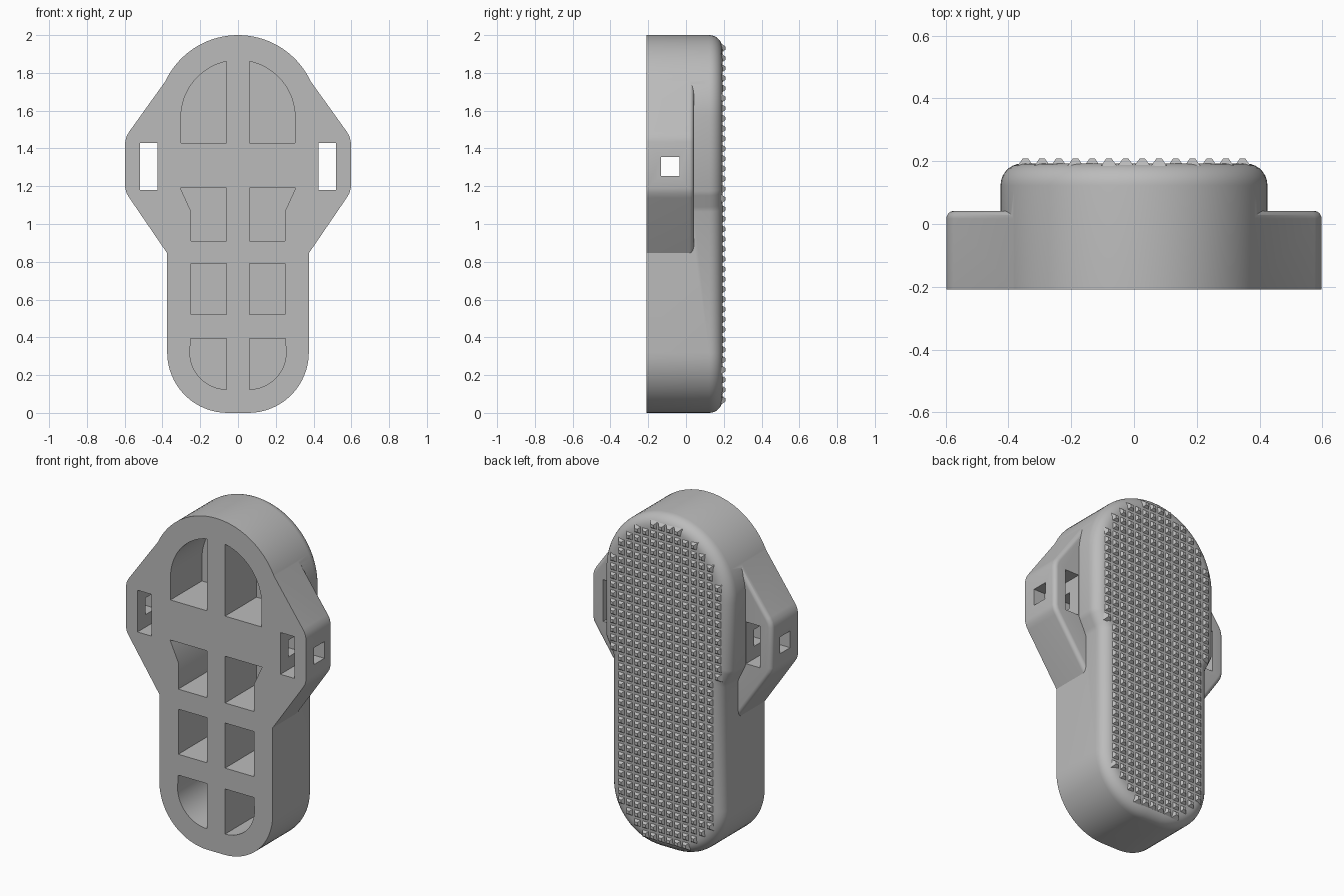
import bpy, bmesh
from math import sin, cos, radians, sqrt

cube = bpy.data.objects.get("Cube")
if cube:
    bpy.data.objects.remove(cube, do_unlink=True)

FRONT, BACK, TIP = -0.208, 0.193, 0.208
grey = bpy.data.materials.new("plain_grey")
grey.use_nodes = True
grey.diffuse_color = (0.5, 0.5, 0.5, 1)
grey.node_tree.nodes["Principled BSDF"].inputs["Base Color"].default_value = (0.5, 0.5, 0.5, 1)


def arc(cx, cz, r, a0, a1, n=16):
    steps = [radians(a0 + (a1 - a0) * i / n) for i in range(n + 1)]
    return [(cx + r * cos(a), cz + r * sin(a)) for a in steps]


def mirrored(half):
    """Close a right-hand profile with its mirror image."""
    return half + [(-x, z) for x, z in reversed(half) if abs(x) > 1e-5]


def finish(name, bm):
    bmesh.ops.recalc_face_normals(bm, faces=bm.faces)
    mesh = bpy.data.meshes.new(name)
    bm.to_mesh(mesh)
    bm.free()
    mesh.materials.append(grey)
    obj = bpy.data.objects.new(name, mesh)
    bpy.context.collection.objects.link(obj)
    return obj


def prism(name, profile, y0, y1, fillet=0):
    """Extrude an x-z profile along y, with an optional rounded back rim."""
    bm = bmesh.new()
    face = bm.faces.new([bm.verts.new((x, y0, z)) for x, z in profile])
    new = bmesh.ops.extrude_face_region(bm, geom=[face])["geom"]
    verts = [v for v in new if isinstance(v, bmesh.types.BMVert)]
    bmesh.ops.translate(bm, verts=verts, vec=(0, y1 - y0, 0))
    bmesh.ops.recalc_face_normals(bm, faces=bm.faces)
    if fillet:
        rim = [e for e in bm.edges if all(abs(v.co.y - y1) < 1e-5 for v in e.verts)]
        bmesh.ops.bevel(bm, geom=rim, offset=fillet, segments=7, profile=0.5,
                        affect='EDGES', clamp_overlap=False)
    return finish(name, bm)


def rect(x0, x1, z0, z1):
    return [(x0, z0), (x1, z0), (x1, z1), (x0, z1)]


def combine(target, other, operation):
    mod = target.modifiers.new("combine", 'BOOLEAN')
    mod.operation, mod.object, mod.solver = operation, other, 'EXACT'
    bpy.ops.object.select_all(action='DESELECT')
    bpy.context.view_layer.objects.active = target
    target.select_set(True)
    bpy.ops.object.modifier_apply(modifier=mod.name)
    bpy.data.objects.remove(other, do_unlink=True)


# Long rounded body, wider above the neck
body = prism("body", mirrored(
    arc(0.055, 0.32, 0.32, -90, 0) + [(0.375, 1.065), (0.385, 1.09), (0.415, 1.15), (0.425, 1.175)]
    + arc(0, 1.575, 0.425, 0, 90, 24)), FRONT, BACK, 0.07)

# Side lugs, made as one plate running through the body
lugs = prism("lugs", mirrored([
    (0.34, 0.794), (0.575, 1.138), (0.59, 1.163), (0.597, 1.19),
    (0.597, 1.435), (0.59, 1.465), (0.575, 1.49), (0.36, 1.79)]), FRONT, 0.042, 0.025)
combine(body, lugs, 'UNION')

# Front pockets, strap slots and the cross hole
pockets = [
    [(0.06, 0.395), (0.06, 0.125)] + arc(0.06, 0.32, 0.195, -85, 0) + [(0.25, 0.395)],
    rect(0.06, 0.25, 0.52, 0.79),
    [(0.06, 0.91), (0.25, 0.91), (0.25, 1.07), (0.305, 1.19), (0.06, 1.19)],
    [(0.06, 1.43), (0.302, 1.43)] + arc(0, 1.565, 0.302, 0, 78.5),
]
for side in (1, -1):
    for profile in pockets:
        cutter = prism("pocket_cutter", [(side * x, z) for x, z in profile], -0.4, 0.09)
        combine(body, cutter, 'DIFFERENCE')
    slot = prism("slot_cutter", [(side * x, z) for x, z in rect(0.427, 0.52, 1.18, 1.43)], -0.4, 0.4)
    combine(body, slot, 'DIFFERENCE')
hole = prism("cross_hole_cutter", rect(-0.8, 0.8, 1.255, 1.355), -0.132, -0.035)
combine(body, hole, 'DIFFERENCE')

bpy.ops.object.select_all(action='DESELECT')
body.select_set(True)
bpy.context.view_layer.objects.active = body
bpy.ops.object.shade_smooth_by_angle(angle=radians(30))


def half_width(z, inset=0.055):
    """Half width of the gripping area at height z."""
    if z > 1.575:
        return sqrt(max(0, (0.425 - inset) ** 2 - (z - 1.575) ** 2))
    if z < 0.32:
        reach = (0.32 - inset) ** 2 - (z - 0.32) ** 2
        return 0.055 + sqrt(reach) if reach > 0 else 0
    return (0.425 if z > 1.12 else 0.375) - inset


# Grid of blunt pyramid studs on the back
PITCH = 0.0532
bm = bmesh.new()
for row in range(-18, 18):
    z = 1 + PITCH * (row + 0.5)
    for col in range(-7, 7):
        x = PITCH * (col + 0.5)
        if abs(x) > half_width(z):
            continue
        base, top = [[bm.verts.new((x + sx * r, y, z + sz * r))
                      for sx, sz in ((-1, -1), (1, -1), (1, 1), (-1, 1))]
                     for r, y in ((0.025, BACK - 0.008), (0.009, TIP))]
        bm.faces.new(base)
        bm.faces.new(top)
        for i in range(4):
            j = (i + 1) % 4
            bm.faces.new((base[i], base[j], top[j], top[i]))
finish("grip_studs", bm)
